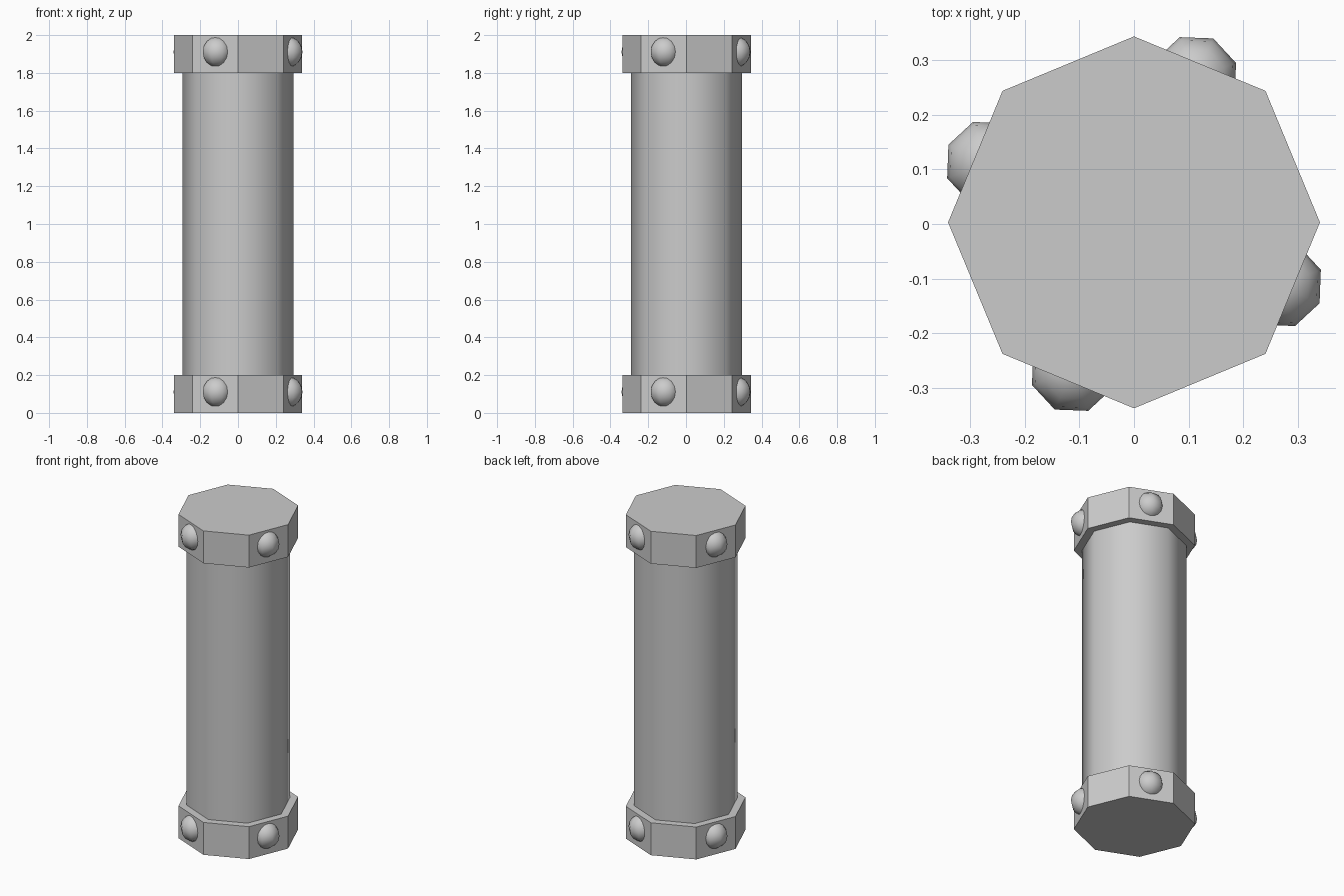
import bpy
from math import radians, cos, sin

if "Cube" in bpy.data.objects:
    bpy.data.objects.remove(bpy.data.objects["Cube"])

Y0 = 0.003  # slight offset of the octagonal body


def octagon(name, radius, z0, z1, smooth=False):
    bpy.ops.mesh.primitive_cylinder_add(vertices=8, radius=radius, depth=z1 - z0,
                                        location=(0, Y0, (z0 + z1) / 2))
    ob = bpy.context.object
    ob.name = name
    if smooth:
        bpy.ops.object.shade_smooth_by_angle(angle=radians(50))
    return ob


def bolt(name, angle, z):
    a = radians(angle)
    bpy.ops.mesh.primitive_uv_sphere_add(segments=8, ring_count=8, radius=0.08,
                                         location=(0.289 * cos(a), 0.289 * sin(a), z),
                                         rotation=(0, 0, a - radians(2)))
    ob = bpy.context.object
    ob.name = name
    bpy.ops.object.shade_smooth()


# Smooth shaft between the two collars
octagon("shaft", 0.293, 0.19, 1.81, smooth=True)

# Faceted collars with four rounded bolts each
for label, z in (("bottom", 0.0), ("top", 1.8)):
    octagon(label + "_collar", 0.34, z, z + 0.2)
    for i in range(4):
        bolt(f"{label}_bolt_{i + 1}", -22.7 + 90 * i, z + 0.111)
